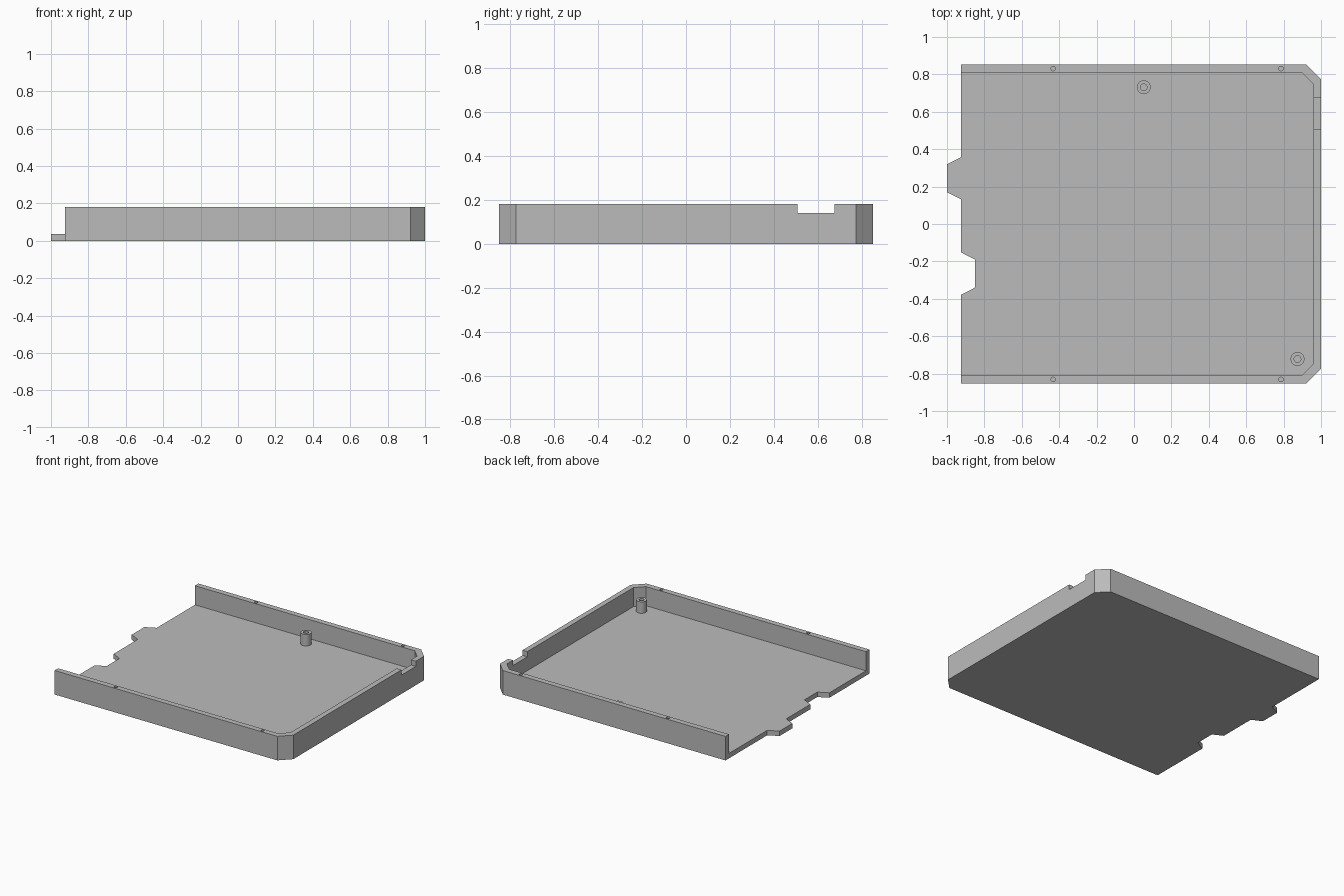
import bpy
import bmesh
import math

cube = bpy.data.objects.get("Cube")
if cube:
    bpy.data.objects.remove(cube, do_unlink=True)

# One plain grey for the whole tray
GREY = (0.5, 0.5, 0.5, 1.0)
grey = bpy.data.materials.new("plain grey")
grey.use_nodes = True
grey.diffuse_color = GREY
grey.node_tree.nodes["Principled BSDF"].inputs["Base Color"].default_value = GREY

FLOOR, RIM, POST_TOP = 0.037, 0.18, 0.123


def prism(name, outline, z0, z1):
    """Extrude a flat outline from z0 to z1."""
    bm = bmesh.new()
    face = bm.faces.new([bm.verts.new((x, y, z0)) for x, y in outline])
    top = bmesh.ops.extrude_face_region(bm, geom=[face])["geom"]
    bmesh.ops.translate(bm, vec=(0, 0, z1 - z0),
                        verts=[v for v in top if isinstance(v, bmesh.types.BMVert)])
    bmesh.ops.recalc_face_normals(bm, faces=bm.faces)
    mesh = bpy.data.meshes.new(name)
    bm.to_mesh(mesh)
    bm.free()
    mesh.materials.append(grey)
    obj = bpy.data.objects.new(name, mesh)
    bpy.context.collection.objects.link(obj)
    return obj


def circle(x, y, r, n=32):
    return [(x + r * math.cos(math.tau * i / n), y + r * math.sin(math.tau * i / n))
            for i in range(n)]


def activate(obj):
    bpy.ops.object.select_all(action='DESELECT')
    obj.select_set(True)
    bpy.context.view_layer.objects.active = obj


def cut(obj, outline, z0, z1):
    """Subtract a prism from an object."""
    cutter = prism("cutter", outline, z0, z1)
    cutter.hide_render = True
    mod = obj.modifiers.new("cut", 'BOOLEAN')
    mod.operation, mod.solver, mod.object = 'DIFFERENCE', 'EXACT', cutter
    activate(obj)
    bpy.ops.object.modifier_apply(modifier=mod.name)
    bpy.data.objects.remove(cutter, do_unlink=True)


def smooth(obj):
    activate(obj)
    bpy.ops.object.shade_smooth_by_angle(angle=math.radians(30))


# Tray block: chamfered right corners, a tab and a matching recess on the left edge
left = -0.924
outline = [(left, -0.852), (0.922, -0.852), (1, -0.774), (1, 0.774), (0.922, 0.852),
           (left, 0.852),
           (left, 0.358), (-1, 0.32), (-1, 0.17), (left, 0.132),
           (left, -0.152), (-0.85, -0.19), (-0.85, -0.34), (left, -0.378)]
tray = prism("tray", outline, 0, RIM)

# Hollow, open on the left
cut(tray, [(-1.2, -0.81), (0.898, -0.81), (0.96, -0.748), (0.96, 0.748),
           (0.898, 0.81), (-1.2, 0.81)], FLOOR, 0.3)

# Notch in the right wall
cut(tray, [(0.9, 0.507), (1.1, 0.507), (1.1, 0.677), (0.9, 0.677)], 0.141, 0.3)

# Pin holes in the long rims
for x in (-0.432, 0.786):
    for side in (-1, 1):
        cut(tray, circle(x, side * 0.831, 0.012, 24), 0.1, 0.3)
smooth(tray)

# Hollow screw posts on the floor
for name, x, y in (("back_post", 0.052, 0.731), ("front_post", 0.874, -0.722)):
    post = prism(name, circle(x, y, 0.037), FLOOR, POST_TOP)
    cut(post, circle(x, y, 0.018), 0, 0.3)
    smooth(post)
